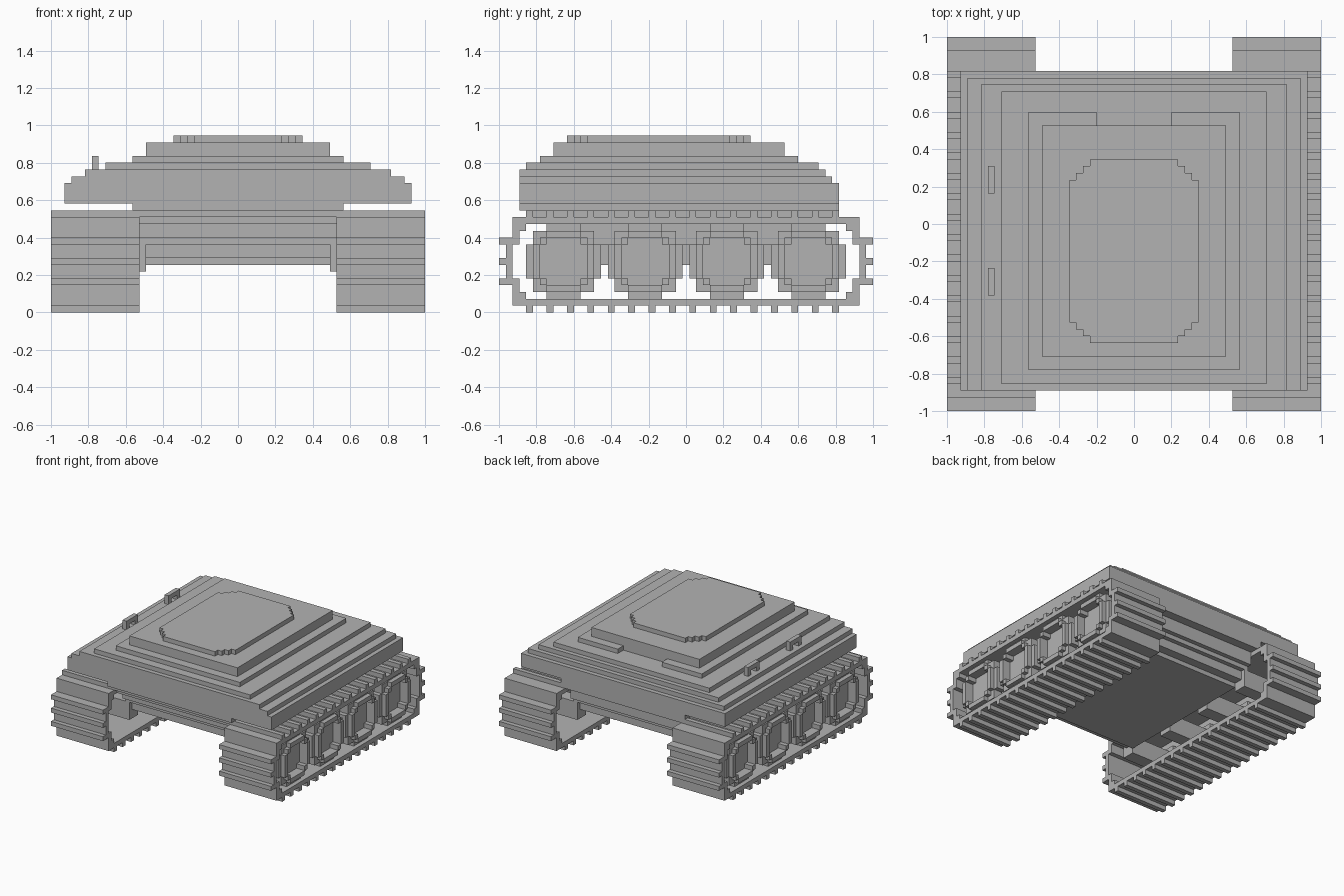
import bpy, bmesh
from mathutils import Vector

if "Cube" in bpy.data.objects:
    bpy.data.objects.remove(bpy.data.objects["Cube"])

V = 2 / 55      # size of one block
MID = 27.5      # blocks from the edge to the centre

grey = bpy.data.materials.new("plain grey")
grey.use_nodes = True
GREY = (0.45, 0.45, 0.45, 1)
grey.diffuse_color = GREY
grey.node_tree.nodes["Principled BSDF"].inputs["Base Color"].default_value = GREY


def point(x, y, z):
    return Vector(((x - MID) * V, (y - MID) * V, z * V))


def prism(name, cells, lo, hi, axis="x", mirror=False):
    """Extrude a set of unit cells: (y, z) along x, or (x, y) along z."""
    bm = bmesh.new()
    verts = {}

    def vert(a, b):
        if (a, b) not in verts:
            verts[a, b] = bm.verts.new(point(lo, a, b) if axis == "x" else point(a, b, lo))
        return verts[a, b]

    for a, b in sorted(cells):
        bm.faces.new([vert(a, b), vert(a + 1, b), vert(a + 1, b + 1), vert(a, b + 1)])
    out = bmesh.ops.extrude_face_region(bm, geom=bm.faces[:], use_keep_orig=True)
    shift = Vector(((hi - lo) * V, 0, 0)) if axis == "x" else Vector((0, 0, (hi - lo) * V))
    moved = [g for g in out["geom"] if isinstance(g, bmesh.types.BMVert)]
    bmesh.ops.translate(bm, vec=shift, verts=moved)
    bmesh.ops.recalc_face_normals(bm, faces=bm.faces[:])
    bmesh.ops.dissolve_limit(bm, angle_limit=0.01, verts=bm.verts[:], edges=bm.edges[:])
    mesh = bpy.data.meshes.new(name)
    bm.to_mesh(mesh)
    bm.free()
    mesh.materials.append(grey)
    obj = bpy.data.objects.new(name, mesh)
    bpy.context.scene.collection.objects.link(obj)
    if mirror:
        obj.modifiers.new("Mirror", "MIRROR").use_mirror_merge = False
    return obj


def rect(a0, a1, b0, b1):
    return {(a, b) for a in range(a0, a1) for b in range(b0, b1)}


def disc(cy, cz, r, inner=0):
    """Blocky disc or ring of cells around a centre."""
    n = int(r) + 1
    cells = set()
    for y in range(int(cy) - n, int(cy) + n + 1):
        for z in range(int(cz) - n, int(cz) + n + 1):
            d = ((y + 0.5 - cy) ** 2 + (z + 0.5 - cz) ** 2) ** 0.5
            if inner <= d < r:
                cells.add((y, z))
    return cells


# Upper body: stacked plates (inset in x, y start, y end, z start, z end)
plates = [(2, 3, 50, 16, 19), (3, 3, 49, 19, 20), (5, 3, 48, 20, 21),
          (8, 4, 47, 21, 22), (12, 6, 44, 22, 23), (14, 8, 42, 23, 25)]
for i, (inset, y0, y1, z0, z1) in enumerate(plates):
    cells = rect(inset, 55 - inset, y0, y1)
    if z0 == 22:
        cells -= rect(22, 33, 42, 44)      # notch at the rear
    prism(f"body_plate_{i + 1}", cells, z0, z1, "z")

# Roof plate with stepped corners
roof = rect(18, 37, 10, 37)
roof = {(x, y) for x, y in roof
        if min(x - 18, 36 - x) + min(y - 10, 36 - y) >= 3}
prism("roof_plate", roof, 25, 26, "z")

# Lower hull: stepped bow and stern
ends = {14: (4, 50), 13: (5, 48), 12: (7, 48), 11: (7, 48), 10: (8, 47)}
upper = {(y, z) for z, (a, b) in ends.items() for y in range(a, b)}
prism("hull_upper", upper, 13, 42)
prism("hull_belly", rect(9, 46, 8, 10) | rect(11, 44, 7, 8), 14, 41)
prism("hull_shoulder", rect(3, 50, 15, 16), 12, 43)

# Grab handles on the right side of the roof
for name, y in (("front", 17), ("rear", 32)):
    arch = rect(y, y + 4, 21, 23) - rect(y + 1, y + 3, 21, 22)
    prism(f"{name}_handle", arch, 6, 7)

# Track belts: a thin loop with regular cleats
belt = rect(2, 53, 1, 2) | rect(2, 53, 13, 14)
cleats = {(y, z) for y in range(4, 50, 3) for z in (0, 14)}
front_end = rect(1, 2, 4, 11) | rect(2, 3, 1, 5) | rect(2, 3, 10, 14)
front_end |= rect(3, 4, 1, 3) | rect(3, 4, 12, 14) | {(0, 4), (0, 7), (0, 10)}
belt |= cleats | front_end | {(54 - y, z) for y, z in front_end}
prism("track_belt", belt, 0, 13, mirror=True)

# Road wheels with recessed hubs, and the axle blocks behind them
for i in range(4):
    cy, cz = 9.5 + 12 * i, 7.5
    prism(f"wheel_frame_{i + 1}", disc(cy, cz, 5.7, 4.7), 1, 3, mirror=True)
    prism(f"wheel_rim_{i + 1}", disc(cy, cz, 4.7, 3.7), 0, 3, mirror=True)
    prism(f"wheel_hub_{i + 1}", disc(cy, cz, 3.7), 2, 4, mirror=True)
    y = int(cy)
    prism(f"axle_block_{i + 1}", rect(y - 1, y + 2, 6, 10), 4, 14, mirror=True)
